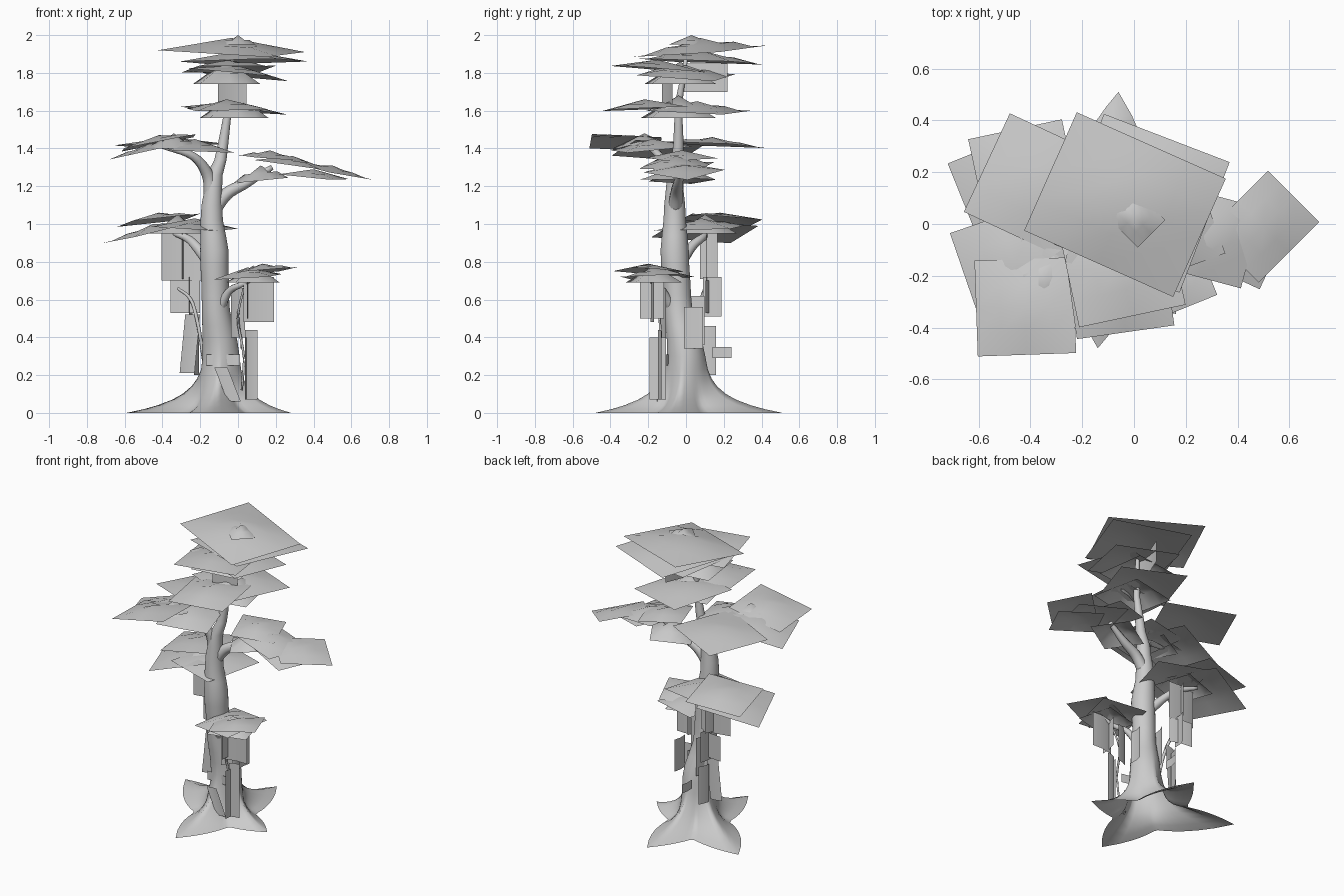
import bpy, bmesh, math
from mathutils import Vector, Matrix

cube = bpy.data.objects.get("Cube")
if cube:
    bpy.data.objects.remove(cube, do_unlink=True)

GREY = (0.6, 0.6, 0.6, 1)
grey = bpy.data.materials.new("plain_grey")
grey.use_nodes = True
grey.diffuse_color = GREY
grey.node_tree.nodes["Principled BSDF"].inputs["Base Color"].default_value = GREY


def finish(name, bm):
    mesh = bpy.data.meshes.new(name)
    for face in bm.faces:
        face.smooth = True
    bm.to_mesh(mesh)
    bm.free()
    mesh.materials.append(grey)
    obj = bpy.data.objects.new(name, mesh)
    bpy.context.collection.objects.link(obj)


def mix(keys, z):
    """Interpolate rows of (z, values...) at height z with eased blending."""
    for a, b in zip(keys, keys[1:]):
        if z <= b[0]:
            t = (z - a[0]) / (b[0] - a[0])
            t = t * t * (3 - 2 * t)
            return [p + (q - p) * t for p, q in zip(a[1:], b[1:])]
    return keys[-1][1:]


def bridge(bm, rings):
    n = len(rings[0])
    for low, high in zip(rings, rings[1:]):
        for s in range(n):
            bm.faces.new((low[s], low[(s + 1) % n], high[(s + 1) % n], high[s]))
    bm.faces.new(rings[-1])


def branch(name, points, sides=10):
    """Tapered limb through (x, y, z, radius) points."""
    pts = [Vector(p) for p in points]
    pts = [pts[0] * 2 - pts[1]] + pts + [pts[-1] * 2 - pts[-2]]
    path = []
    for i in range(1, len(pts) - 2):
        a, b, c, d = pts[i - 1:i + 3]
        for k in range(5):
            t = k / 5
            path.append(0.5 * (2 * b + (c - a) * t + (2 * a - 5 * b + 4 * c - d) * t ** 2
                               + (3 * b - a - 3 * c + d) * t ** 3))
    path.append(pts[-2])
    bm = bmesh.new()
    rings = []
    for i, p in enumerate(path):
        along = (path[min(i + 1, len(path) - 1)] - path[max(i - 1, 0)]).to_3d()
        turn = Vector((0, 0, 1)).rotation_difference(along)
        ring = []
        for s in range(sides):
            a = math.tau * s / sides
            ring.append(bm.verts.new(p.to_3d() + turn @ Vector((math.cos(a), math.sin(a), 0)) * p.w))
        rings.append(ring)
    bridge(bm, rings)
    finish(name, bm)


def leaf_card(name, centre, size, yaw=0, slope=(0, 0), dome=0.06):
    """Straight-edged foliage sheet, raised to a low peak in the middle."""
    bm = bmesh.new()
    bmesh.ops.create_grid(bm, x_segments=4, y_segments=4, size=0.5)
    turn = Matrix.Rotation(math.radians(yaw), 3, 'Z')
    for v in bm.verts:
        droop = dome * max(abs(v.co.x), abs(v.co.y)) * 2
        p = turn @ Vector((v.co.x * size[0], v.co.y * size[1], 0))
        p.z = slope[0] * p.x + slope[1] * p.y - droop
        v.co = p + Vector(centre)
    finish(name, bm)


def hanging_card(name, top, width, height, yaw=0, lean=0):
    """Upright sheet of hanging moss below a top point, slightly bowed."""
    bm = bmesh.new()
    bmesh.ops.create_grid(bm, x_segments=2, y_segments=3, size=0.5)
    turn = Matrix.Rotation(math.radians(yaw), 3, 'Z')
    for v in bm.verts:
        u, t = v.co.x, 0.5 - v.co.y
        p = Vector((u * width + lean * t, 0.06 * width * math.cos(u * math.pi), -t * height))
        v.co = turn @ p + Vector(top)
    finish(name, bm)


# Trunk with four spreading, webbed roots, open underneath
spine = [(0, -0.1, 0.0, 0.11), (0.3, -0.09, 0.0, 0.095), (0.6, -0.12, -0.045, 0.072),
         (0.85, -0.125, -0.06, 0.075), (1.05, -0.14, -0.06, 0.058), (1.22, -0.13, -0.06, 0.045),
         (1.4, -0.08, -0.04, 0.028), (1.6, -0.055, -0.04, 0.02), (1.9, -0.03, 0.0, 0.01)]
root_tips = [(-0.14, -0.48), (0.28, -0.08), (-0.06, 0.51), (-0.59, 0.27)]
roots = sorted((math.atan2(y, x + 0.1) % math.tau, math.hypot(x + 0.1, y) - 0.11)
               for x, y in root_tips)
STEPS = 12
angles = []
for i, (start, _) in enumerate(roots):
    span = (roots[(i + 1) % len(roots)][0] - start) % math.tau
    angles += [start + span * k / STEPS for k in range(STEPS)]
heights = [0.0, 0.02, 0.04, 0.07, 0.1, 0.14, 0.18, 0.23] + [0.3 + 0.08 * i for i in range(21)]
bm = bmesh.new()
rings = []
for z in heights:
    x, y, r = mix(spine, z)
    ring = []
    for a in angles:
        spread = 0.35 + 0.25 * math.exp(-z / 0.05)
        flare = max(reach * math.exp(-abs(math.remainder(a - way, math.tau)) / spread)
                    for way, reach in roots)
        out = r + flare * math.exp(-z / 0.075)
        ring.append(bm.verts.new((x + out * math.cos(a), y + out * math.sin(a), z)))
    rings.append(ring)
bridge(bm, rings)
finish("trunk", bm)

# Limbs
branch("right_upper_limb", [(-0.14, -0.06, 1.14, 0.04), (-0.16, -0.08, 1.26, 0.032),
                            (-0.24, -0.14, 1.36, 0.022), (-0.4, -0.2, 1.41, 0.012)])
branch("left_upper_limb", [(-0.14, -0.06, 1.06, 0.04), (-0.06, -0.05, 1.16, 0.034),
                           (0.05, -0.04, 1.22, 0.026), (0.18, -0.02, 1.3, 0.014)])
branch("right_lower_limb", [(-0.14, -0.04, 0.78, 0.035), (-0.22, 0.03, 0.88, 0.026),
                            (-0.28, 0.09, 0.93, 0.02), (-0.4, 0.14, 0.97, 0.01)])
branch("left_lower_limb", [(-0.11, -0.06, 0.52, 0.03), (-0.05, -0.12, 0.64, 0.02),
                           (0.02, -0.17, 0.68, 0.015), (0.12, -0.19, 0.73, 0.008)])
branch("back_vine", [(-0.32, 0.1, 0.66, 0.008), (-0.25, 0.08, 0.6, 0.01),
                     (-0.21, 0.04, 0.46, 0.01), (-0.18, 0.02, 0.26, 0.008)], 6)
branch("front_vine", [(0.03, -0.17, 0.66, 0.006), (0.0, -0.14, 0.5, 0.007),
                      (0.03, -0.13, 0.3, 0.007), (0.02, -0.12, 0.12, 0.006)], 6)

# Crown foliage, from the top down
leaf_card("crown_top", (-0.035, 0.075, 1.985), (0.63, 0.5), -24, (-0.03, 0.07), 0.07)
leaf_card("crown_second", (0.03, 0.08, 1.92), (0.52, 0.54), -21, (0.02, -0.04), 0.06)
leaf_card("crown_cap", (0.0, 0.03, 2.0), (0.15, 0.19), 45, (0, 0), 0.05)
leaf_card("crown_third", (-0.05, -0.15, 1.87), (0.42, 0.42), 12, (0.02, -0.08), 0.05)
leaf_card("crown_fourth", (0.0, 0.0, 1.84), (0.44, 0.42), -15, (-0.1, -0.05), 0.05)
leaf_card("crown_dome", (-0.06, -0.03, 1.86), (0.34, 0.34), 8, (0, 0), 0.12)
hanging_card("crown_moss_front", (-0.03, -0.1, 1.78), 0.16, 0.18, 20)
hanging_card("crown_moss_side", (-0.03, 0.1, 1.85), 0.25, 0.15, 75)
leaf_card("middle_front", (-0.06, -0.22, 1.66), (0.38, 0.4), 8, (0.02, 0.04), 0.05)
leaf_card("middle_back", (-0.02, 0.06, 1.65), (0.44, 0.44), -20, (-0.06, -0.03), 0.05)
leaf_card("middle_dome", (-0.02, -0.04, 1.68), (0.34, 0.34), 12, (0, 0), 0.12)

# Foliage on the upper right limb
leaf_card("right_upper_leaves_outer", (-0.46, -0.15, 1.43), (0.4, 0.38), 19, (0.22, 0), 0.04)
leaf_card("right_upper_leaves_front", (-0.42, -0.32, 1.47), (0.38, 0.37), 2, (0.2, -0.04), 0.04)
leaf_card("right_upper_leaves_back", (-0.36, 0.14, 1.46), (0.46, 0.42), -25, (0.03, -0.05), 0.04)
leaf_card("right_upper_leaves_inner", (-0.23, -0.18, 1.45), (0.34, 0.36), 15, (-0.06, 0.08), 0.05)
leaf_card("right_upper_cap", (-0.34, -0.22, 1.48), (0.26, 0.24), 30, (0, 0), 0.08)

# Foliage on the lower right limb
leaf_card("right_lower_leaves_outer", (-0.45, 0.1, 1.0), (0.4, 0.45), 22, (0.24, 0.02), 0.04)
leaf_card("right_lower_leaves_back", (-0.42, 0.18, 1.06), (0.37, 0.38), 12, (0.12, -0.06), 0.04)
leaf_card("right_lower_leaves_inner", (-0.23, 0.08, 1.03), (0.36, 0.42), -15, (-0.05, 0.04), 0.05)
leaf_card("right_lower_cap", (-0.32, 0.1, 1.05), (0.28, 0.26), 20, (0, 0), 0.1)

# Foliage on the upper left limb
leaf_card("left_upper_leaves_inner", (0.17, -0.02, 1.39), (0.28, 0.3), 20, (-0.08, 0.02), 0.04)
leaf_card("left_upper_leaves_middle", (0.29, -0.05, 1.36), (0.34, 0.32), -15, (-0.14, 0), 0.05)
leaf_card("left_upper_leaves_outer", (0.5, -0.01, 1.31), (0.33, 0.28), 45, (-0.22, 0.05), 0.03)
leaf_card("left_upper_leaves_front", (0.4, -0.08, 1.29), (0.3, 0.24), -25, (-0.08, 0.05), 0.04)
leaf_card("left_upper_cap", (0.12, -0.02, 1.31), (0.26, 0.26), 30, (0.1, 0), 0.08)

# Foliage on the lower left limb
leaf_card("left_lower_leaves_outer", (0.13, -0.2, 0.79), (0.3, 0.28), 22, (0.1, -0.05), 0.04)
leaf_card("left_lower_leaves_inner", (0.05, -0.15, 0.77), (0.3, 0.34), -12, (0.06, 0.03), 0.05)
leaf_card("left_lower_cap", (0.08, -0.17, 0.78), (0.26, 0.24), 15, (0, 0), 0.09)

# Moss hanging behind on the right
hanging_card("right_moss_high", (-0.3, 0.1, 0.96), 0.21, 0.26, 4)
hanging_card("right_moss_middle", (-0.28, 0.12, 0.7), 0.16, 0.17, -12)
hanging_card("right_moss_low", (-0.24, 0.06, 0.52), 0.08, 0.31, 10, -0.03)
hanging_card("right_moss_side", (-0.28, 0.12, 0.95), 0.1, 0.24, 70)
hanging_card("right_moss_side_middle", (-0.25, 0.14, 0.72), 0.1, 0.21, 80)
hanging_card("right_moss_side_low", (-0.22, 0.12, 0.46), 0.08, 0.26, 70)
hanging_card("back_moss", (-0.16, 0.05, 0.62), 0.1, 0.26, 75)
hanging_card("back_moss_tuft", (-0.14, 0.19, 0.35), 0.1, 0.06, 85)

# Moss hanging in front on the left
hanging_card("left_moss_high", (0.11, -0.18, 0.72), 0.16, 0.24, 6)
hanging_card("left_moss_side", (0.06, -0.18, 0.7), 0.13, 0.2, 80)
hanging_card("left_moss_middle", (0.0, -0.12, 0.66), 0.08, 0.26, 20)
hanging_card("left_moss_inner", (0.02, 0.04, 0.56), 0.1, 0.22, 85)
hanging_card("left_moss_low", (0.07, -0.14, 0.44), 0.07, 0.37, 15)
hanging_card("left_moss_low_side", (0.05, -0.15, 0.4), 0.09, 0.33, 75)
hanging_card("front_moss", (-0.09, -0.16, 0.24), 0.07, 0.18, 5, 0.07)
hanging_card("trunk_moss", (-0.08, -0.1, 0.31), 0.18, 0.06, -5)
